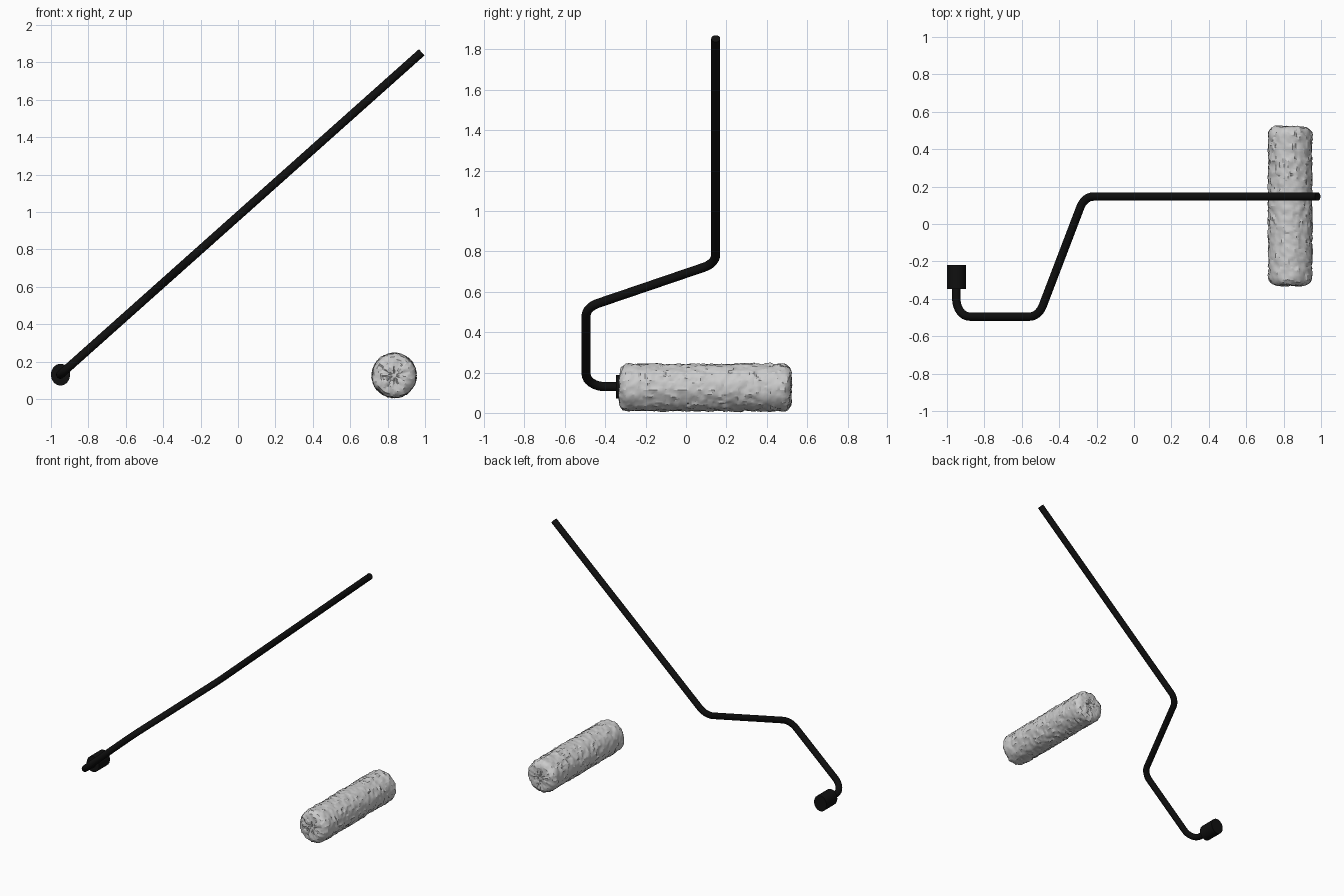
import bpy, bmesh, math, random
from mathutils import Vector, noise

if "Cube" in bpy.data.objects:
    bpy.data.objects.remove(bpy.data.objects["Cube"])

random.seed(4)
black = bpy.data.materials.new("black")
black.diffuse_color = (0.005, 0.005, 0.005, 1)
black.use_nodes = True
black.node_tree.nodes["Principled BSDF"].inputs["Base Color"].default_value = black.diffuse_color


def finish(ob, angle):
    bpy.ops.object.select_all(action='DESELECT')
    ob.select_set(True)
    bpy.context.view_layer.objects.active = ob
    bpy.ops.object.shade_smooth_by_angle(angle=math.radians(angle))


def fillet(p0, p1, p2, t, n=8):
    """Points rounding the corner p1, starting t away from it."""
    a = p1 + (p0 - p1).normalized() * t
    b = p1 + (p2 - p1).normalized() * t
    u, v = p1 - a, p1 - b
    c = (a + b) / 2 - p1
    half = (p0 - p1).angle(p2 - p1) / 2
    r = t * math.tan(half)
    centre = p1 + c.normalized() * (t / math.cos(half))
    return [centre + ((a - centre).slerp(b - centre, i / n)).normalized() * r
            for i in range(n + 1)]


# Bent metal rod, lying in a slanted plane
def on_slope(x, y):
    return Vector((x, y, 0.13 + (x + 0.95) * 0.892))


corners = [on_slope(-0.95, -0.30), on_slope(-0.95, -0.495), on_slope(-0.51, -0.495),
           on_slope(-0.265, 0.147), on_slope(0.982, 0.147)]
path = [corners[0]]
for i, t in ((1, 0.095), (2, 0.065), (3, 0.065)):
    path += fillet(corners[i - 1], corners[i], corners[i + 1], t)
path.append(corners[-1])

curve = bpy.data.curves.new("rod", 'CURVE')
curve.dimensions = '3D'
curve.bevel_depth = 0.0225
curve.bevel_resolution = 6
curve.use_fill_caps = True
spline = curve.splines.new('POLY')
spline.points.add(len(path) - 1)
for pt, co in zip(spline.points, path):
    pt.co = (*co, 1)
rod = bpy.data.objects.new("rod", curve)
bpy.context.collection.objects.link(rod)
rod.select_set(True)
bpy.context.view_layer.objects.active = rod
bpy.ops.object.convert(target='MESH')
rod = bpy.context.object
rod.data.materials.clear()
rod.data.materials.append(black)
finish(rod, 40)

# Plug at the lower end of the rod
bpy.ops.mesh.primitive_cylinder_add(vertices=32, radius=1, depth=0.127,
                                    location=(-0.949, -0.283, 0.13),
                                    rotation=(math.pi / 2, 0, 0))
plug = bpy.context.object
plug.name = "rod_plug"
plug.scale = (0.051, 0.058, 1)
plug.data.materials.append(black)
finish(plug, 40)

# Fluffy roller: rounded cylinder with a rough, blocky nap
R, Y0, Y1, ROUND, SIDES = 0.117, -0.329, 0.521, 0.045, 64
profile = [(R * k, Y0) for k in (0.1, 0.25, 0.4, 0.52)]
profile += [(R - ROUND + ROUND * math.sin(a), Y0 + ROUND - ROUND * math.cos(a))
            for a in (math.pi / 2 * i / 5 for i in range(6))]
rows = 66
profile += [(R, Y0 + ROUND + (Y1 - Y0 - 2 * ROUND) * i / rows) for i in range(1, rows)]
profile += [(r, Y0 + Y1 - y) for r, y in reversed(profile[:10])]

bm = bmesh.new()
rings = []
for r, y in profile:
    rings.append([bm.verts.new((r * math.cos(a), y, r * math.sin(a)))
                  for a in (2 * math.pi * j / SIDES for j in range(SIDES))])
for a, b in zip(rings, rings[1:]):
    for j in range(SIDES):
        k = (j + 1) % SIDES
        bm.faces.new((a[j], b[j], b[k], a[k]))
bm.faces.new(rings[0])
bm.faces.new(rings[-1][::-1])
bmesh.ops.recalc_face_normals(bm, faces=bm.faces)
bm.normal_update()
moves = []
for v in bm.verts:
    h = 0.005 * noise.noise(v.co * 45) + 0.003 * noise.cell(v.co * 38) + random.uniform(-0.002, 0.002)
    moves.append(v.normal * h)
for v, m in zip(bm.verts, moves):
    v.co += m
low = min(v.co.z for v in bm.verts)
mesh = bpy.data.meshes.new("roller_sleeve")
bm.to_mesh(mesh)
bm.free()
roller = bpy.data.objects.new("roller_sleeve", mesh)
roller.location = (0.835, 0, -low + 0.003)
bpy.context.collection.objects.link(roller)
finish(roller, 25)
